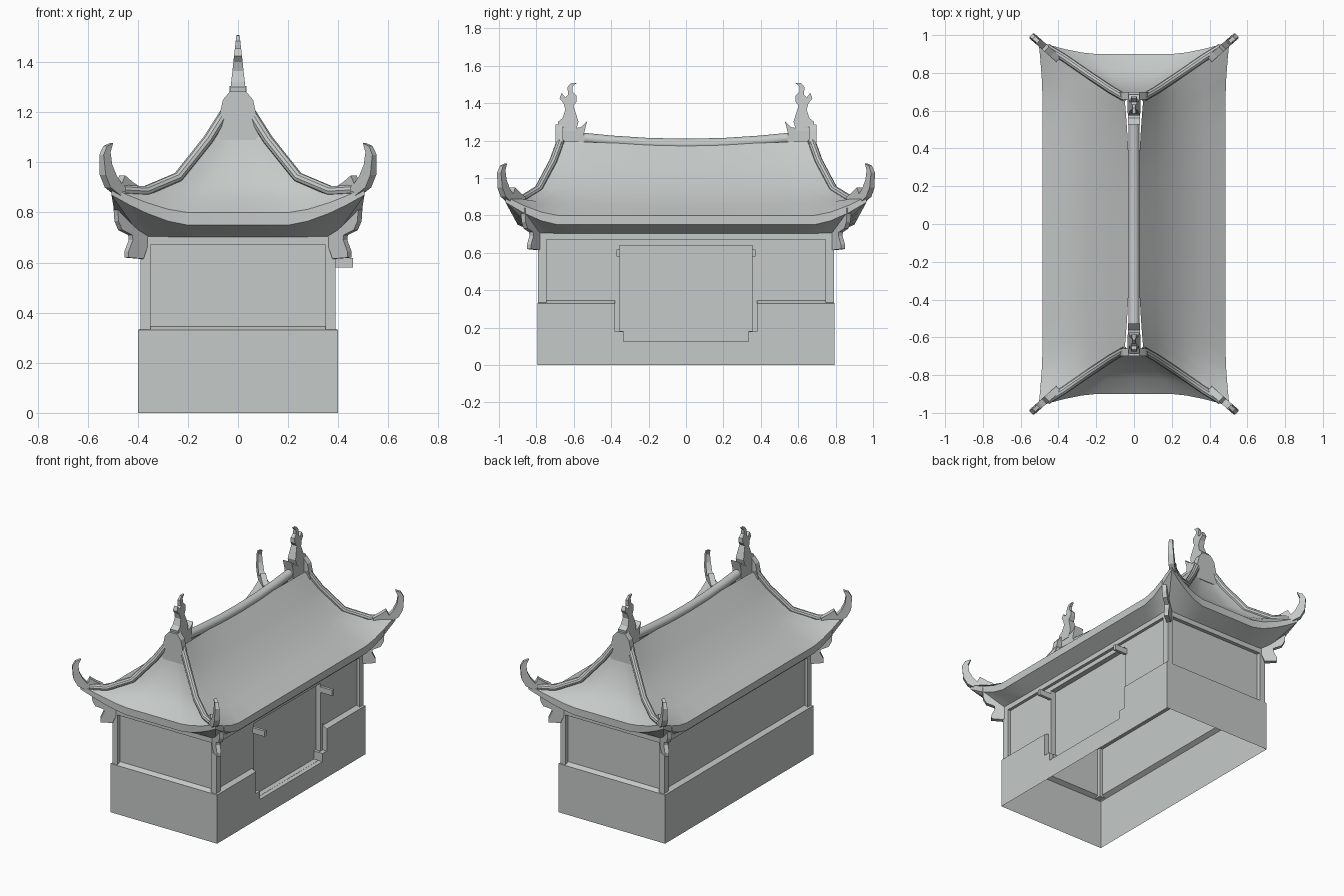
import bpy, bmesh
from mathutils import Vector

if "Cube" in bpy.data.objects:
    bpy.data.objects.remove(bpy.data.objects["Cube"])

stone = bpy.data.materials.new("pale_grey_stone")
stone.use_nodes = True
COLOR = (0.56, 0.59, 0.575, 1)
stone.diffuse_color = COLOR
stone.node_tree.nodes["Principled BSDF"].inputs["Base Color"].default_value = COLOR


def finish(name, bm, mirror="", smooth=False):
    """Turn a bmesh into an object, optionally mirrored over x and/or y."""
    bmesh.ops.remove_doubles(bm, verts=bm.verts, dist=0.0005)
    bmesh.ops.recalc_face_normals(bm, faces=bm.faces)
    mesh = bpy.data.meshes.new(name)
    bm.to_mesh(mesh)
    bm.free()
    mesh.materials.append(stone)
    ob = bpy.data.objects.new(name, mesh)
    bpy.context.collection.objects.link(ob)
    if mirror:
        mod = ob.modifiers.new("Mirror", "MIRROR")
        mod.use_axis = ("x" in mirror, "y" in mirror, False)
    bpy.ops.object.select_all(action="DESELECT")
    ob.select_set(True)
    bpy.context.view_layer.objects.active = ob
    if smooth:
        bpy.ops.object.shade_smooth_by_angle(angle=0.6)
    return ob


def loft(bm, rows, closed=False, caps=False):
    rings = [[bm.verts.new(p) for p in row] for row in rows]
    n = len(rings[0])
    for a, b in zip(rings, rings[1:]):
        for i in range(n if closed else n - 1):
            j = (i + 1) % n
            bm.faces.new((a[i], a[j], b[j], b[i]))
    if caps:
        bm.faces.new(rings[0])
        bm.faces.new(rings[-1])


def box(name, lo, hi, mirror=""):
    bm = bmesh.new()
    loft(bm, [[(lo[0], lo[1], z), (hi[0], lo[1], z), (hi[0], hi[1], z), (lo[0], hi[1], z)]
              for z in (lo[2], hi[2])], True, True)
    return finish(name, bm, mirror)


def plate(name, profile, origin, direction, half, mirror):
    """Upright outline (u, z) along a horizontal direction; half(z) is its half thickness."""
    d = Vector((*direction, 0))
    side = Vector((-d.y, d.x, 0)).normalized()
    bm = bmesh.new()
    loft(bm, [[Vector((*origin, z)) + d * u + side * s * half(z) for u, z in profile]
              for s in (-1, 1)], True, True)
    return finish(name, bm, mirror)


def tube(name, path, radius, mirror, sides=10):
    from math import cos, sin, tau
    pts = [Vector(p) for p in path]
    rows = []
    for i, p in enumerate(pts):
        t = (pts[min(i + 1, len(pts) - 1)] - pts[max(i - 1, 0)]).normalized()
        a = t.cross(Vector((0, 0, 1))).normalized()
        b = a.cross(t)
        rows.append([p + (a * cos(tau * k / sides) + b * sin(tau * k / sides)) * radius
                     for k in range(sides)])
    bm = bmesh.new()
    loft(bm, rows, True)
    return finish(name, bm, mirror, True)


def rect(x, y, z):
    return [(-x, -y, z), (x, -y, z), (x, y, z), (-x, y, z)]


# Walls: stepped prism with a two-level doorway cut in one long side
bm = bmesh.new()
loft(bm, [rect(0.4, 0.795, 0), rect(0.4, 0.795, 0.33),
          rect(0.37, 0.765, 0.345), rect(0.37, 0.765, 0.7)], True, True)
walls = finish("walls", bm)


def cutter(name, half_outline, x):
    outline = half_outline + [(-y, z) for y, z in reversed(half_outline)]
    bm = bmesh.new()
    loft(bm, [[(cx, y, z) for y, z in outline] for cx in (x, 0.6)], True, True)
    ob = finish(name, bm)
    ob.hide_render = True
    return ob


cutters = [
    cutter("plinth_cutter", [(0.335, 0.125), (0.335, 0.18), (0.38, 0.18), (0.38, 0.36)], 0.3695),
    cutter("door_cutter", [(0.334, 0.126), (0.334, 0.181), (0.355, 0.181), (0.355, 0.64)], 0.335)]
bpy.ops.object.select_all(action="DESELECT")
walls.select_set(True)
bpy.context.view_layer.objects.active = walls
for c in cutters:
    mod = walls.modifiers.new("Cut", "BOOLEAN")
    mod.operation, mod.solver, mod.object = "DIFFERENCE", "EXACT", c
    bpy.ops.object.modifier_apply(modifier=mod.name)
for c in cutters:
    bpy.data.objects.remove(c)

# Open the shell at top and bottom
bm = bmesh.new()
bm.from_mesh(walls.data)
ends = [f for f in bm.faces if all(v.co.z < 0.001 for v in f.verts)
        or all(v.co.z > 0.699 for v in f.verts)]
bmesh.ops.delete(bm, geom=ends, context="FACES")
bm.to_mesh(walls.data)
bm.free()

# Timber frame and door rods
box("corner_post", (0.35, 0.745, 0.33), (0.39, 0.79, 0.67), "xy")
box("side_beam", (0.35, -0.79, 0.67), (0.39, 0.79, 0.705), "x")
box("end_beam", (-0.39, 0.745, 0.67), (0.39, 0.79, 0.705), "y")
box("door_rod", (0.36, 0.353, 0.58), (0.46, 0.372, 0.618), "y")

# Roof quarter: rows run from ridge to eave, columns from the middle to the hip
HIP = [(0.05, 0.67, 1.2), (0.12, 0.71, 1.09), (0.24, 0.79, 0.94),
       (0.37, 0.88, 0.885), (0.505, 0.965, 0.9)]
SIDE = [(0.02, 1.18), (0.12, 1.07), (0.24, 0.945), (0.37, 0.86), (0.485, 0.8)]
END = [(0.67, 1.18), (0.7, 1.06), (0.75, 0.93), (0.82, 0.855), (0.9, 0.8)]


def roof_rows(mid, columns, flat, along):
    """along = 1 builds the long slope (columns in y), 0 the end slope (columns in x)."""
    rows, eave_w = [], []
    for k, (h, m) in enumerate(zip(HIP, mid)):
        row = []
        for f in columns:
            e = max(0, (f - flat) / (1 - flat)) ** 1.5
            w = f * f * (1 - k / 4) + e * k / 4
            out = m[0] + (h[1 - along] - m[0]) * w
            z = m[1] + (h[2] - m[1]) * w
            run = h[along] * f
            row.append((out, run, z) if along else (run, out, z))
            eave_w.append(e)
        rows.append(row)
    n = len(columns)
    # Fascia, then soffit back to the wall head
    rows.append([(x, y, z - 0.05 + 0.02 * e)
                 for (x, y, z), e in zip(rows[-1], eave_w[-n:])])
    rows.append([(0.385, 0.785 * f, 0.7) if along else (0.385 * f, 0.785, 0.7)
                 for f in columns])
    return rows


bm = bmesh.new()
loft(bm, roof_rows(SIDE, [0, 0.2, 0.4, 0.55, 0.71, 0.8, 0.9, 1], 0.71, 1))
loft(bm, roof_rows(END, [0, 0.4, 0.55, 0.72, 0.86, 1], 0.4, 0))
finish("roof", bm, "xy", True)

# Ridge and hip rolls
tube("ridge_roll", [(0, 0, 1.18), (0, 0.2, 1.184), (0, 0.4, 1.197), (0, 0.6, 1.217)], 0.03, "y", 12)
tube("hip_roll", HIP[:4] + [(0.46, 0.935, 0.89)], 0.021, "xy")

# Ridge ends: gable plate, saddle and curled finial
half_gable = [(0.08, 1.09), (0.078, 1.17), (0.06, 1.25), (0.03, 1.285)]
plate("gable_plate", half_gable + [(-x, z) for x, z in reversed(half_gable)],
      (0, 0.678), (1, 0), lambda z: 0.02, "y")
plate("ridge_saddle", [(0.54, 1.16), (0.545, 1.24), (0.528, 1.305), (0.56, 1.272),
                       (0.6, 1.265), (0.67, 1.28), (0.67, 1.16)],
      (0, 0), (0, 1), lambda z: 0.033, "y")
plate("finial", [(0.685, 1.3), (0.66, 1.32), (0.645, 1.365), (0.655, 1.4), (0.676, 1.425),
                 (0.665, 1.455), (0.645, 1.43), (0.63, 1.445), (0.634, 1.485), (0.615, 1.507),
                 (0.585, 1.508), (0.606, 1.488), (0.606, 1.46), (0.585, 1.44), (0.585, 1.41),
                 (0.602, 1.385), (0.587, 1.34), (0.575, 1.3), (0.59, 1.25), (0.68, 1.25)],
      (0, 0), (0, 1), lambda z: 0.035 - (z - 1.25) * 0.11, "y")

# Eave corners: upswept horn and scrolled bracket
plate("eave_horn", [(0.4, 0.87), (0.47, 0.86), (0.52, 0.9), (0.54, 0.95), (0.545, 1.03),
                    (0.53, 1.065), (0.505, 1.077), (0.517, 1.04), (0.512, 0.99),
                    (0.495, 0.945), (0.475, 0.915), (0.462, 0.948), (0.43, 0.92), (0.4, 0.9)],
      (0, 0.52), (1, 0.88), lambda z: 0.018 - max(0, z - 0.95) * 0.06, "xy")
plate("eave_bracket", [(0.365, 0.82), (0.37, 0.66), (0.385, 0.615), (0.445, 0.62),
                       (0.445, 0.645), (0.428, 0.69), (0.43, 0.71), (0.47, 0.73),
                       (0.485, 0.765), (0.49, 0.84)],
      (0, 0.505), (1, 0.75), lambda z: 0.014, "xy")
